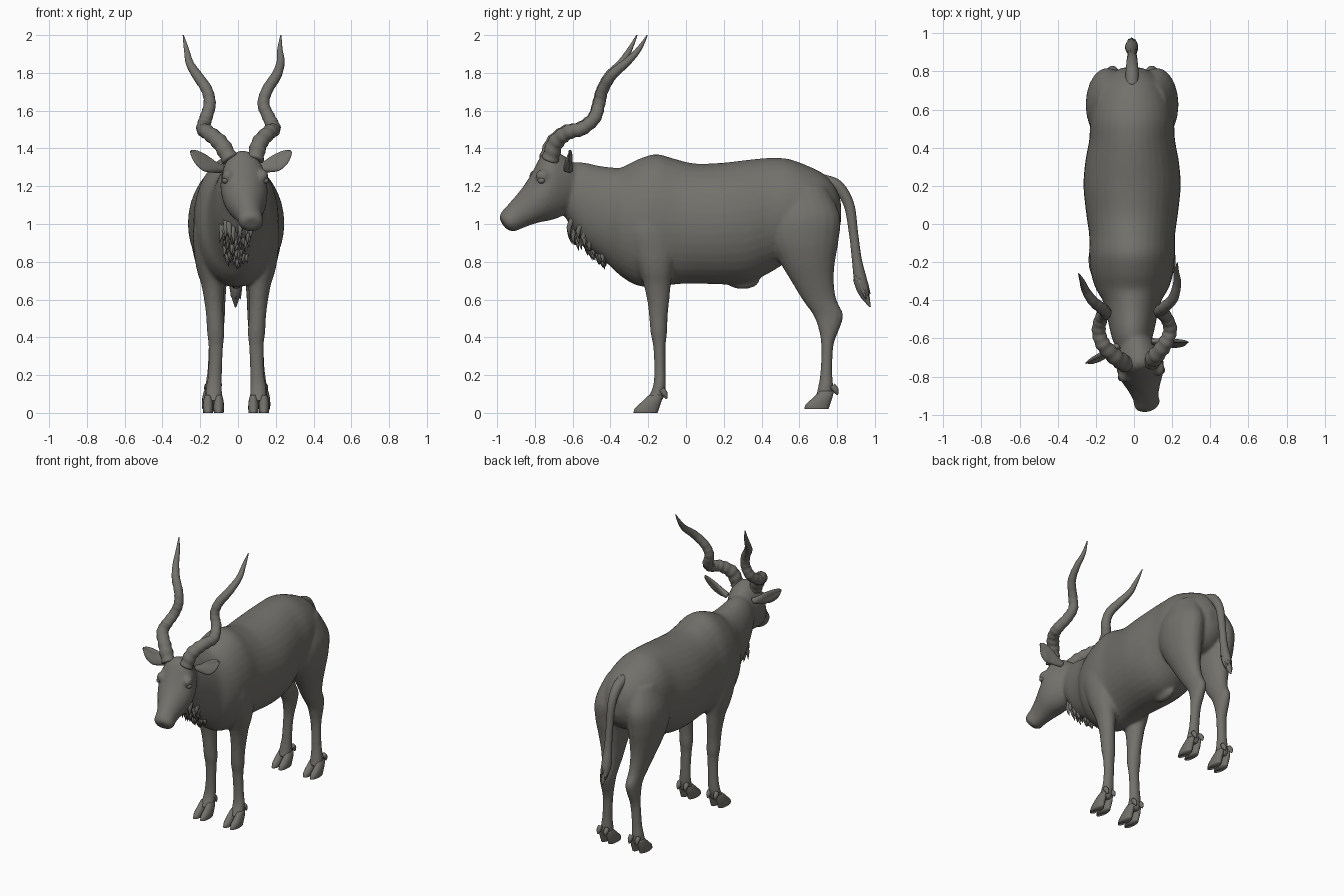
import bpy, bmesh, math, random
from mathutils import Vector as V

random.seed(4)
X0 = -0.01  # mid-line of the body
hide = bpy.data.materials.new("grey_brown_hide")
hide.diffuse_color = (0.17, 0.165, 0.148, 1)


def spline(a, b, c, d, t):
    return 0.5 * (2 * b + (c - a) * t + (2 * a - 5 * b + 4 * c - d) * t * t
                  + (3 * b - a - 3 * c + d) * t ** 3)


def loft(bm, rings, n=24, sub=4, ridge=0.0):
    """Skin smoothly interpolated ellipses given as (centre, u axis, v axis)."""
    dense, last = [], len(rings) - 1
    for i in range(last):
        q = [rings[max(0, min(last, i + k))] for k in (-1, 0, 1, 2)]
        for s in range(sub):
            dense.append([spline(*(r[j] for r in q), s / sub) for j in range(3)])
    dense.append(rings[-1])
    loops = []
    for i, (c, u, v) in enumerate(dense):
        k = 1 + ridge * (1 - i / len(dense)) * math.sin(i * math.pi / 2)
        loops.append([bm.verts.new(c + k * (u * math.cos(a) + v * math.sin(a)))
                      for a in (2 * math.pi * m / n for m in range(n))])
    for p, q in zip(loops, loops[1:]):
        for m in range(n):
            bm.faces.new((p[m], p[(m + 1) % n], q[(m + 1) % n], q[m]))
    bm.faces.new(loops[0][::-1])
    bm.faces.new(loops[-1])


def tube(bm, pts, n=14, sub=6, ridge=0.0):
    """Round tube through (x, y, z, radius) points."""
    rings = []
    for i, p in enumerate(pts):
        t = V(pts[min(i + 1, len(pts) - 1)][:3]) - V(pts[max(i - 1, 0)][:3])
        u = t.cross(V((1, 0, 0))).normalized()
        v = t.cross(u).normalized()
        rings.append((V(p[:3]), u * p[3], v * p[3]))
    loft(bm, rings, n, sub, ridge)


def column(bm, rows, x0, side, n=20, dy=0, dz=0):
    """Upright limb from (z, y front, y back, x offset, half width) rows."""
    loft(bm, [(V((x0 + side * x, (a + b) / 2 + dy, z + dz)), V((w, 0, 0)), V((0, (b - a) / 2, 0)))
              for z, a, b, x, w in rows], n)


def ball(bm, centre, size):
    r = bmesh.ops.create_uvsphere(bm, u_segments=20, v_segments=12, radius=1)
    for v in r["verts"]:
        v.co = V(centre) + V(v.co[k] * size[k] for k in range(3))


def finish(name, bm):
    bmesh.ops.recalc_face_normals(bm, faces=bm.faces)
    me = bpy.data.meshes.new(name)
    bm.to_mesh(me)
    bm.free()
    me.materials.append(hide)
    for p in me.polygons:
        p.use_smooth = True
    ob = bpy.data.objects.new(name, me)
    bpy.context.collection.objects.link(ob)
    return ob


# Trunk and neck: y, top z, bottom z, half width
body = bmesh.new()
trunk = [(-.66, 1.30, 1.07, .08), (-.60, 1.325, .97, .105), (-.54, 1.325, .89, .12),
         (-.47, 1.31, .835, .135), (-.40, 1.30, .775, .155), (-.34, 1.30, .72, .19),
         (-.26, 1.34, .675, .215), (-.16, 1.37, .665, .225), (-.06, 1.345, .68, .225),
         (.05, 1.32, .685, .24), (.2, 1.325, .68, .255), (.33, 1.34, .69, .245),
         (.44, 1.35, .74, .225), (.54, 1.345, .80, .22), (.64, 1.31, .84, .205),
         (.73, 1.265, .87, .165), (.79, 1.20, .93, .11), (.82, 1.12, 1.0, .05)]
loft(body, [(V((X0, y, (a + b) / 2)), V((w, 0, 0)), V((0, 0, (a - b) / 2)))
            for y, a, b, w in trunk], 36)
ball(body, (X0, .30, .70), (.035, .09, .045))

# Head, turned slightly to one side: top y, top z, bottom y, bottom z, half width
head = [(-.59, 1.32, -.57, 1.10, .07), (-.67, 1.375, -.65, 1.045, .105),
        (-.75, 1.38, -.715, 1.02, .125), (-.82, 1.26, -.77, 1.01, .115),
        (-.875, 1.18, -.83, .992, .088), (-.935, 1.11, -.88, .972, .068),
        (-.975, 1.065, -.915, .96, .068), (-.988, 1.035, -.95, .972, .045)]
turn = V((.98, .18, 0))


def head_x(y):
    return .01 + (-.62 - y) * .18


rings = []
for ya, za, yb, zb, w in head:
    y = (ya + yb) / 2
    rings.append((V((head_x(y), y, (za + zb) / 2)), turn * w,
                  V((0, (ya - yb) / 2, (za - zb) / 2))))
loft(body, rings, 28)
for s in (-1, 1):  # brow ridges
    ball(body, V((head_x(-.775), -.775, 1.255)) + turn * s * .095, (.03, .04, .035))

# Legs: z, front y, back y, x offset, half width
front_leg = [(1.18, -.26, -.12, .10, .06), (1.0, -.33, -.06, .135, .09), (.85, -.29, -.05, .14, .083),
             (.75, -.25, -.07, .135, .072), (.68, -.225, -.08, .125, .06), (.58, -.203, -.09, .117, .05),
             (.5, -.195, -.098, .112, .046), (.42, -.187, -.10, .108, .046), (.35, -.174, -.108, .107, .039),
             (.22, -.168, -.108, .111, .037), (.13, -.178, -.108, .117, .043), (.06, -.215, -.125, .12, .045)]
hind_leg = [(1.2, .50, .74, .10, .08), (1.05, .44, .815, .125, .112), (.92, .44, .81, .13, .11),
            (.8, .495, .79, .125, .092), (.7, .555, .783, .118, .07), (.6, .615, .797, .108, .052),
            (.52, .672, .833, .103, .044), (.45, .70, .815, .105, .041), (.36, .716, .782, .11, .036),
            (.22, .712, .775, .118, .035), (.14, .70, .78, .123, .042), (.08, .685, .775, .125, .045)]
for s in (-1, 1):
    column(body, front_leg, X0, s)
    column(body, hind_leg, X0, s)

body_ob = finish("body", body)
m = body_ob.modifiers.new("blend", "REMESH")
m.mode = "VOXEL"
m.voxel_size = .011
m.use_smooth_shade = True
m = body_ob.modifiers.new("soften", "SMOOTH")
m.factor = .5
m.iterations = 5

# Cloven hooves and dewclaws
toe = [(0, -.278, -.15, 0, .026), (.025, -.27, -.142, 0, .028), (.06, -.232, -.13, 0, .026),
       (.095, -.195, -.122, 0, .018)]
for s, side in ((-1, "left"), (1, "right")):
    for end, dy, dz, x in (("front", 0, 0, .12), ("hind", .905, .02, .125)):
        bm = bmesh.new()
        for k in (-1, 1):
            xc = X0 + s * x + k * .028
            column(bm, toe, xc, 1, 16, dy, dz)
            tube(bm, [(xc, -.13 + dy, .125 + dz, .016), (xc, -.112 + dy, .10 + dz, .016),
                      (xc, -.103 + dy, .075 + dz, .004)], 10, 3)
        finish(f"{end}_hoof_{side}", bm)

# Spiral horns
horns = {"left": [(-.04, -.735, 1.34, .045), (-.095, -.70, 1.43, .043), (-.16, -.635, 1.485, .039),
                  (-.185, -.56, 1.505, .036), (-.17, -.49, 1.56, .034), (-.15, -.465, 1.635, .032),
                  (-.165, -.445, 1.71, .030), (-.215, -.405, 1.785, .027), (-.255, -.345, 1.85, .021),
                  (-.272, -.30, 1.92, .014), (-.29, -.26, 2.0, .003)],
         "right": [(.09, -.72, 1.34, .045), (.115, -.69, 1.43, .043), (.165, -.625, 1.485, .039),
                   (.19, -.55, 1.505, .036), (.165, -.485, 1.56, .034), (.135, -.46, 1.635, .032),
                   (.155, -.44, 1.71, .030), (.205, -.39, 1.79, .027), (.226, -.31, 1.86, .021),
                   (.222, -.25, 1.925, .014), (.227, -.205, 2.0, .003)]}
for side, pts in horns.items():
    bm = bmesh.new()
    tube(bm, pts, 16, 8, .07)
    finish("horn_" + side, bm)

# Leaf-shaped ears, cupped towards the front
for side, a, b in (("left", V((-.085, -.645, 1.29)), V((-.252, -.73, 1.385))),
                   ("right", V((.10, -.62, 1.29)), V((.283, -.62, 1.385)))):
    bm = bmesh.new()
    d = (b - a).normalized()
    up = V((0, .45, .9))
    up = (up - d * up.dot(d)).normalized()
    flat = d.cross(up)
    rings = []
    for t, w, h in ((0, .022, .022), (.25, .036, .02), (.5, .05, .016), (.75, .043, .012),
                    (.92, .024, .008), (1, .006, .004)):
        rings.append((a.lerp(b, t) - up * .02 * math.sin(t * math.pi), up * w, flat * h))
    loft(bm, rings, 20)
    for v in bm.verts:  # hollow the front face
        p = v.co - a
        if v.co.y < (a.lerp(b, p.dot(d) / (b - a).length)).y - .004:
            v.co.y += .008
    finish("ear_" + side, bm)

# Eyes
for s, side in ((-1, "left"), (1, "right")):
    bm = bmesh.new()
    ball(bm, V((head_x(-.78), -.785, 1.23)) + turn * s * .108, (.018, .02, .016))
    finish("eye_" + side, bm)

# Tail with a tuft
bm = bmesh.new()
tube(bm, [(X0, .72, 1.23, .035), (X0, .80, 1.20, .034), (X0, .862, 1.105, .028), (X0, .888, .945, .024),
          (X0, .905, .81, .026), (X0 - .003, .925, .70, .034), (X0 - .003, .945, .63, .026),
          (X0 - .003, .975, .56, .004)])
for i in range(8):  # loose tuft locks
    a = i * math.pi / 4
    x, y = X0 + .02 * math.cos(a), .925 + .02 * math.sin(a)
    z = .62 + .015 * (i % 3)
    tube(bm, [(x, y - .01, z + .09, .012), (x * 1.1, y + .01, z + .03, .011),
              (x * 1.2, y + .03, z - .02, .002)], 6, 2)
finish("tail", bm)

# Shaggy throat beard
bm = bmesh.new()
for i in range(60):
    t = random.random()
    x = random.uniform(-1, 1) * (.085 - .03 * t)
    y, z = -.61 + .2 * t, 1.0 - .19 * t + abs(x) * .5
    n = random.uniform(.07, .11) * (1 - .4 * t)
    x += X0
    tube(bm, [(x, y + .015, z + .02, .016), (x, y - .012, z - n * .45, .013),
              (x + random.uniform(-.01, .01), y - .005, z - n, .001)], 6, 2)
finish("throat_beard", bm)
